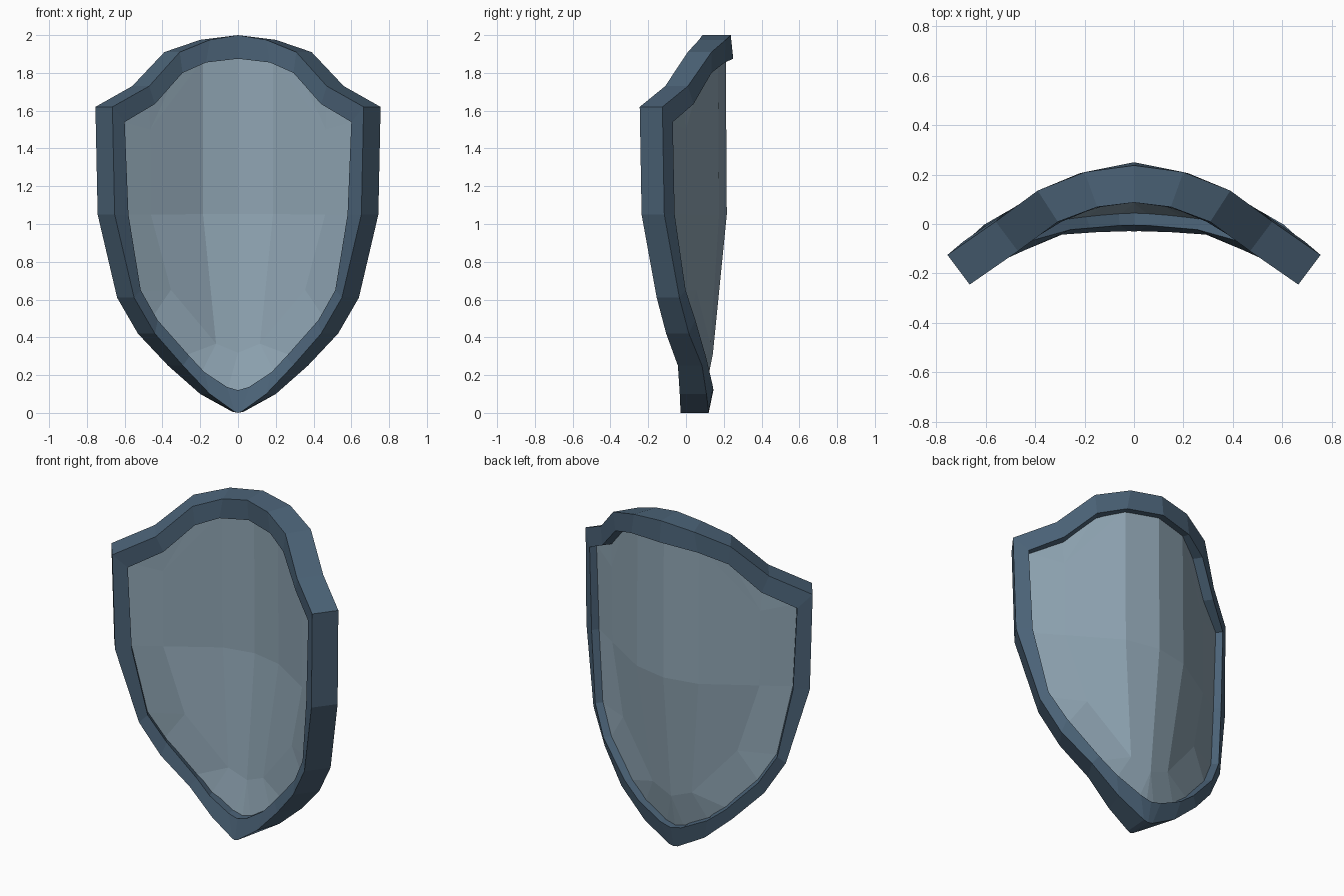
import bpy, bmesh, math
from mathutils import Vector

if "Cube" in bpy.data.objects:
    bpy.data.objects.remove(bpy.data.objects["Cube"])


def material(name, rgb):
    m = bpy.data.materials.new(name)
    m.diffuse_color = (*rgb, 1)
    m.use_nodes = True
    m.node_tree.nodes["Principled BSDF"].inputs["Base Color"].default_value = m.diffuse_color
    return m


rim_blue = material("dark_steel_blue", (0.071, 0.125, 0.187))
panel_grey = material("pale_blue_grey", (0.275, 0.375, 0.450))


def build(name, points, faces, mat, sheet=False):
    """Make a half mesh, mirror it across x = 0 and weld the seam."""
    bm = bmesh.new()
    vs = [bm.verts.new(p) for p in points]
    for f in faces:
        bm.faces.new([vs[i] for i in f])
    bmesh.ops.mirror(bm, geom=bm.verts[:] + bm.edges[:] + bm.faces[:],
                     axis='X', merge_dist=0.0001)
    bmesh.ops.remove_doubles(bm, verts=bm.verts, dist=0.0001)
    bmesh.ops.recalc_face_normals(bm, faces=bm.faces)
    if sheet:
        bm.normal_update()
        if sum(f.normal.y * f.calc_area() for f in bm.faces) < 0:
            bmesh.ops.reverse_faces(bm, faces=bm.faces)
    me = bpy.data.meshes.new(name)
    bm.to_mesh(me)
    bm.free()
    me.materials.append(mat)
    ob = bpy.data.objects.new(name, me)
    bpy.context.collection.objects.link(ob)
    return ob


# Half outline, top to tip: rear outer corner, rear inner corner, panel depth
stations = [
    ((0, .237, 2.0), (0, .25, 1.875), .25),
    ((.20, .21, 1.975), (.22, .205, 1.855), .26),
    ((.39, .135, 1.91), (.375, .135, 1.80), .38),
    ((.56, .01, 1.73), (.53, .04, 1.635), .36),
    ((.755, -.125, 1.62), (.69, -.07, 1.54), .25),
    ((.743, -.115, 1.05), (.67, -.06, 1.05), .28),
    ((.64, -.035, .61), (.605, -.002, .65), .28),
    ((.53, .015, .42), (.515, .05, .49), .28),
    ((.37, .085, .25), (.335, .105, .30), .28),
    ((.20, .108, .10), (.228, .125, .215), .28),
    ((.03, .12, .006), (.07, .143, .137), .28),
    ((0, .12, 0), (0, .145, .12), .28),
]


def thickness(x):
    """Offset from rear to front, square to the curved shell."""
    nx = -.09 * min(1, x / .45) ** .7
    return Vector((nx, -math.sqrt(.15 ** 2 - nx ** 2), 0))


# Rim: a four-sided band swept along the stations
rim_pts, edge = [], []
for outer, inner, depth in stations:
    o, i, d = Vector(outer), Vector(inner), thickness(outer[0])
    if 0 < outer[0] < .1:
        d = Vector((-.012, -.149, 0))
    rim_pts += [o, o + d, i + d, i]
    # panel border, recessed and tucked slightly into the rim
    edge.append(i + d * depth + (o - i) * .15)
rim_faces = [(4 * s + k, 4 * s + (k + 1) % 4, 4 * s + 4 + (k + 1) % 4, 4 * s + 4 + k)
             for s in range(len(stations) - 1) for k in range(4)]
build("shield_rim", rim_pts, rim_faces, rim_blue)

# Panel: thick faceted bowed plate inside the rim
n = len(edge)
A0, A1, A2, B2, C0, C1, C2 = range(n, n + 7)
inner_pts = [(0, .216, 1.05), (.205, .175, 1.05), (.49, .0, 1.05), (.495, .0, 1.5),
             (0, .142, .31), (.13, .13, .36), (.38, .055, .65)]
panel_faces = [(A0, A1, 1, 0), (A1, A2, B2, 1), (1, B2, 2), (B2, 3, 2), (B2, 4, 3),
               (B2, A2, 5, 4), (A0, C0, C1, A1), (A1, C1, C2, A2), (A2, C2, 6, 5),
               (C2, 7, 6), (C2, C1, 8, 7), (C1, 9, 8), (C1, C0, 10, 9), (C0, 11, 10)]
panel = build("shield_panel", edge + [Vector(p) for p in inner_pts],
              panel_faces, panel_grey, sheet=True)
sol = panel.modifiers.new("plate_thickness", 'SOLIDIFY')
sol.thickness = .058
sol.offset = -1
